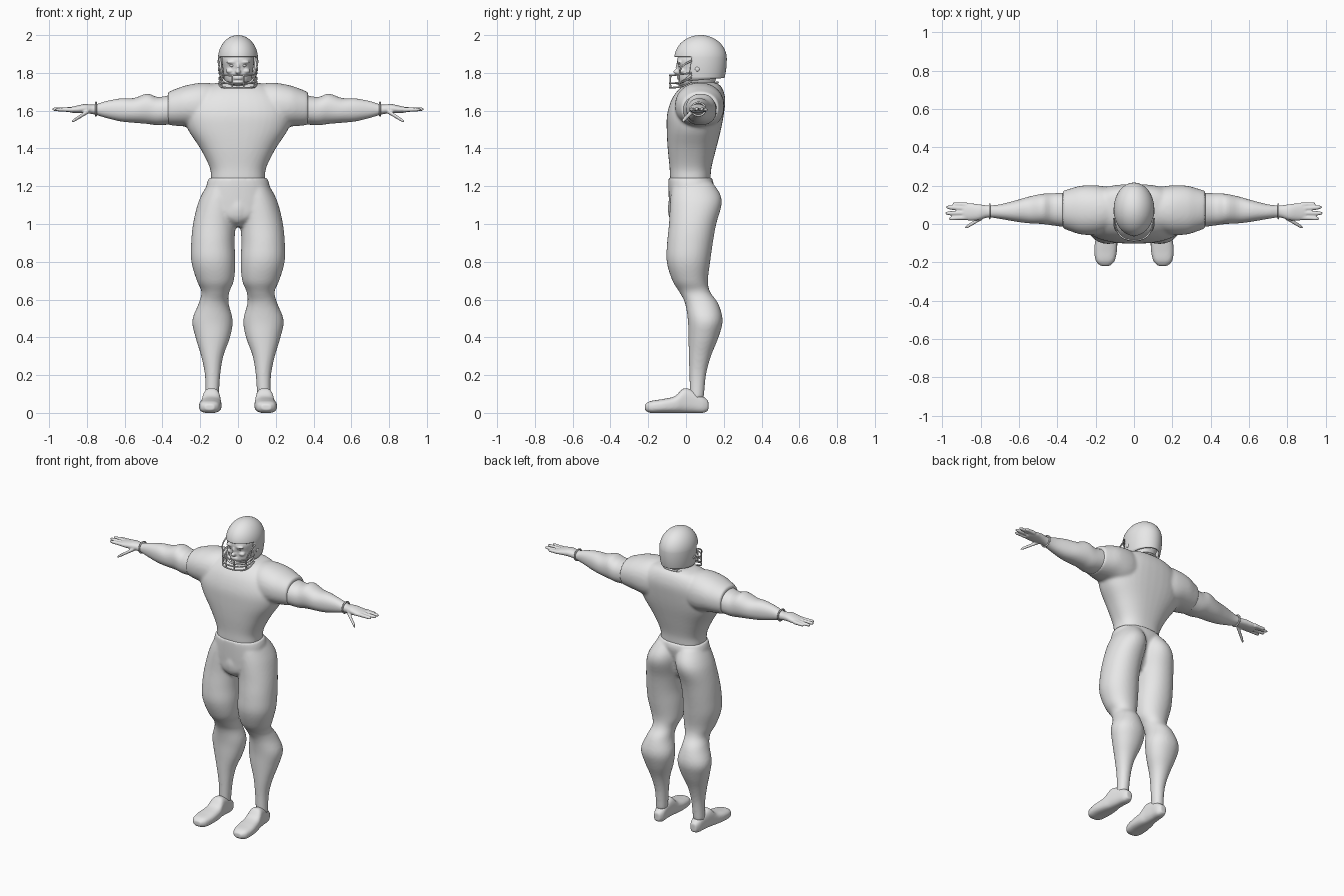
import bpy, bmesh, math
from mathutils import Matrix, Vector

if "Cube" in bpy.data.objects:
    bpy.data.objects.remove(bpy.data.objects["Cube"])

grey = bpy.data.materials.new("plain_grey")
grey.use_nodes = True
grey.diffuse_color = (0.8, 0.8, 0.8, 1)
grey.node_tree.nodes["Principled BSDF"].inputs["Base Color"].default_value = grey.diffuse_color


def spline(rows, steps=4):
    """Catmull-Rom rows between the given ones."""
    out = []
    for i in range(len(rows) - 1):
        a, b, c, d = (rows[max(0, min(len(rows) - 1, i + k))] for k in (-1, 0, 1, 2))
        for s in range(steps):
            t = s / steps
            out.append([q + t * ((r - p) + t * ((2*p - 5*q + 4*r - s2) + t * (3*(q - r) + s2 - p))) / 2
                        for p, q, r, s2 in zip(a, b, c, d)])
    return out + [list(rows[-1])]


def loft(bm, axis, rows, power=2.0, sides=(1,), n=40):
    """Skin of rounded sections; a row is position, then low and high of the two other axes."""
    for side in sides:
        rings = []
        for t, u0, u1, v0, v1 in spline(rows):
            ring = []
            for k in range(n):
                c, s = math.cos(math.tau * k / n), math.sin(math.tau * k / n)
                u = (u0 + u1) / 2 + (u1 - u0) / 2 * math.copysign(abs(c) ** (2 / power), c)
                v = (v0 + v1) / 2 + (v1 - v0) / 2 * math.copysign(abs(s) ** (2 / power), s)
                x, y, z = {"x": (t, u, v), "y": (u, t, v), "z": (u, v, t)}[axis]
                ring.append(bm.verts.new((x * side, y, z)))
            rings.append(ring)
        for a, b in zip(rings, rings[1:]):
            for k in range(n):
                bm.faces.new((a[k], a[k - 1], b[k - 1], b[k]))
        bm.faces.new(rings[0])
        bm.faces.new(rings[-1])


def ball(bm, centre, size, sides=(1,)):
    for side in sides:
        m = Matrix.Translation((centre[0] * side, *centre[1:])) @ Matrix.Diagonal((*size, 1))
        bmesh.ops.create_uvsphere(bm, u_segments=24, v_segments=16, radius=1, matrix=m)


def finish(name, bm, voxel=0, smooth=5):
    """Turn the bmesh into an object, optionally fusing overlapping forms."""
    bmesh.ops.recalc_face_normals(bm, faces=bm.faces)
    mesh = bpy.data.meshes.new(name)
    bm.to_mesh(mesh)
    bm.free()
    mesh.materials.append(grey)
    mesh.polygons.foreach_set("use_smooth", [True] * len(mesh.polygons))
    ob = bpy.data.objects.new(name, mesh)
    bpy.context.collection.objects.link(ob)
    if voxel:
        r = ob.modifiers.new("fuse", "REMESH")
        r.mode, r.voxel_size, r.use_smooth_shade = "VOXEL", voxel, True
        s = ob.modifiers.new("soften", "SMOOTH")
        s.factor, s.iterations = 0.5, smooth
    return ob


def tube(name, paths, radius):
    """Round bars along smooth paths."""
    cu = bpy.data.curves.new(name, "CURVE")
    cu.dimensions, cu.bevel_depth, cu.bevel_resolution, cu.use_fill_caps = "3D", radius, 2, True
    for path in paths:
        pts = spline(path)
        sp = cu.splines.new("POLY")
        sp.points.add(len(pts) - 1)
        for p, co in zip(sp.points, pts):
            p.co = (*co, 1)
        sp.use_smooth = True
    cu.materials.append(grey)
    bpy.context.collection.objects.link(bpy.data.objects.new(name, cu))


BOTH = (1, -1)

# Jersey: torso with sleeves
bm = bmesh.new()
torso = [(1.19, .14, -.08, .125), (1.24, .143, -.085, .13), (1.3, .15, -.087, .135), (1.4, .2, -.097, .16),
         (1.5, .265, -.102, .185), (1.58, .285, -.1, .2), (1.65, .265, -.08, .208),
         (1.7, .22, -.05, .2), (1.735, .16, -.01, .18), (1.75, .09, .03, .15)]
loft(bm, "z", [(z, -x, x, a, b) for z, x, a, b in torso], 2.4)
loft(bm, "x", [(.08, -.02, .18, 1.52, 1.735), (.18, -.055, .2, 1.5, 1.748), (.27, -.055, .2, 1.515, 1.735),
               (.33, -.038, .185, 1.52, 1.715), (.372, -.022, .172, 1.525, 1.698)], 2.2, BOTH)
finish("jersey", bm, .009, 6)

# Arms, palms and fingers
bm = bmesh.new()
loft(bm, "x", [(.33, -.02, .165, 1.53, 1.69), (.42, -.008, .16, 1.523, 1.672), (.48, 0, .157, 1.53, 1.69),
               (.55, .004, .142, 1.536, 1.667), (.62, .013, .122, 1.543, 1.665), (.7, .027, .102, 1.562, 1.65),
               (.76, .034, .097, 1.58, 1.632), (.81, .02, .103, 1.586, 1.635),
               (.86, .018, .108, 1.587, 1.625), (.895, .025, .102, 1.592, 1.617)], 2.2, BOTH)
fingers = [((.87, .1, 1.605), (.945, .105, 1.604)), ((.87, .08, 1.607), (.98, .088, 1.606)),
           ((.87, .058, 1.607), (.984, .056, 1.608)), ((.87, .034, 1.605), (.966, .028, 1.606)),
           ((.79, .035, 1.598), (.88, -.02, 1.542))]
for base, tip in fingers:
    rows = []
    for t, r in ((0, .013), (.5, .011), (.85, .01), (1, .005)):
        x, y, z = Vector(base).lerp(Vector(tip), t)
        rows.append((x, y - r, y + r, z - r, z + r))
    loft(bm, "x", rows, 2, BOTH, 16)
finish("arms_and_hands", bm, .005, 4)

# Glove cuffs
ring = [Vector((.752, .066 + .037 * math.cos(a), 1.608 + .035 * math.sin(a)))
        for a in [math.tau * k / 12 for k in range(13)]]
tube("glove_cuffs", [[(p.x * s, p.y, p.z) for p in ring] for s in BOTH], .005)

# Trousers: hips and both legs down to the ankles
bm = bmesh.new()
hips = [(1.245, .153, -.092, .138), (1.2, .168, -.093, .145), (1.1, .17, -.09, .12),
        (1.03, .1, -.085, .1), (.985, .04, -.04, .07)]
loft(bm, "z", [(z, -x, x, a, b) for z, x, a, b in hips], 2.3)
loft(bm, "z", [(1.22, .01, .155, -.07, .14), (1.16, 0, .19, -.08, .18), (1.1, 0, .215, -.085, .188),
               (1, .012, .238, -.09, .16), (.9, .018, .248, -.1, .142), (.8, .014, .247, -.102, .128),
               (.7, .022, .218, -.072, .116), (.64, .046, .193, -.035, .128), (.58, .05, .208, -.005, .17),
               (.49, .028, .242, .01, .194), (.4, .042, .225, .013, .172), (.3, .078, .195, .015, .132),
               (.2, .094, .175, .018, .106), (.08, .102, .172, .02, .095)], 2.1, BOTH)
ball(bm, (0, -.055, 1.08), (.05, .042, .08))
finish("trousers", bm, .009, 5)

# Shoes
bm = bmesh.new()
loft(bm, "y", [(-.218, .125, .175, .015, .045), (-.19, .1, .2, 0, .062), (-.13, .088, .207, 0, .072),
               (-.06, .088, .197, 0, .088), (-.012, .094, .187, 0, .13), (.04, .098, .177, 0, .118),
               (.09, .1, .168, 0, .088), (.118, .115, .155, .012, .065)], 2.7, BOTH)
finish("shoes", bm, .006, 3)

# Head: neck, skull, jaw and features
bm = bmesh.new()
head = [(1.66, .085, .01, .16), (1.72, .075, .01, .155), (1.74, .062, -.025, .15), (1.77, .073, -.038, .16),
        (1.82, .08, -.04, .18), (1.88, .085, -.045, .185), (1.95, .06, .01, .16)]
loft(bm, "z", [(z, -x, x, a, b) for z, x, a, b in head], 2.3)
ball(bm, (0, -.045, 1.806), (.014, .023, .013))
ball(bm, (0, -.04, 1.83), (.009, .015, .028))
ball(bm, (.03, -.034, 1.857), (.032, .014, .009), BOTH)
ball(bm, (.042, -.02, 1.81), (.022, .018, .014), BOTH)
for z in (1.77, 1.779):
    ball(bm, (0, -.037, z), (.026, .011, .006))
ball(bm, (0, -.025, 1.745), (.03, .018, .015))
finish("head", bm, .005, 3)

bm = bmesh.new()
ball(bm, (.032, -.03, 1.839), (.012, .012, .008), BOTH)
finish("eyes", bm)

# Helmet: domed shell, longer below, with a face opening
bm = bmesh.new()
bmesh.ops.create_uvsphere(bm, u_segments=48, v_segments=32, radius=1)
for v in bm.verts:
    drop = .125 if v.co.z > 0 else .25
    v.co = (v.co.x * .106, .077 + v.co.y * .139, 1.875 + v.co.z * drop)
cuts = [((0, 0, 1.755), (0, -.09, 1)), ((0, 0, 1.885), (0, 0, 1)), ((0, .018, 1.8), (0, 1, -.15))]
cuts = [(Vector(p), Vector(n)) for p, n in cuts]
for p, n in cuts:
    bmesh.ops.bisect_plane(bm, geom=bm.verts[:] + bm.edges[:] + bm.faces[:], plane_co=p, plane_no=n)


def cut_away(f):
    low, brow, front = [(f.calc_center_median() - p).dot(n) < 0 for p, n in cuts]
    return low or (brow and front)


bmesh.ops.delete(bm, geom=[f for f in bm.faces if cut_away(f)], context="FACES")
shell = finish("helmet", bm)
solid = shell.modifiers.new("thickness", "SOLIDIFY")
solid.thickness, solid.offset = .01, -1

# Face guard: curved bars, uprights and side struts
bars = []
for z, back in ((1.787, 1.8), (1.745, 1.775), (1.722, 1.755)):
    half = [(.1, .03, back), (.092, -.025, z + .006), (.06, -.07, z)]
    bars.append(half + [(0, -.086, z)] + [(-x, y, h) for x, y, h in reversed(half)])
for s in BOTH:
    bars.append([(s * .03, -.081, 1.79), (s * .03, -.084, 1.755), (s * .03, -.081, 1.72)])
    bars.append([(s * .104, .03, 1.865), (s * .1, -.02, 1.835), (s * .088, -.035, 1.79), (s * .086, -.035, 1.725)])
tube("face_guard", bars, .0045)

# Helmet ear studs and chin strap
bm = bmesh.new()
ball(bm, (.101, .06, 1.82), (.006, .012, .012), BOTH)
finish("helmet_studs", bm)
tube("chin_strap", [[(.094, .03, 1.79), (.07, -.015, 1.755), (.03, -.042, 1.745), (0, -.046, 1.744),
                     (-.03, -.042, 1.745), (-.07, -.015, 1.755), (-.094, .03, 1.79)]], .006)

# Jersey collar
collar = [(.095 * math.cos(a), .075 + .093 * math.sin(a), 1.725 + .025 * math.sin(a))
          for a in [math.tau * k / 24 for k in range(25)]]
tube("collar", [collar], .006)
